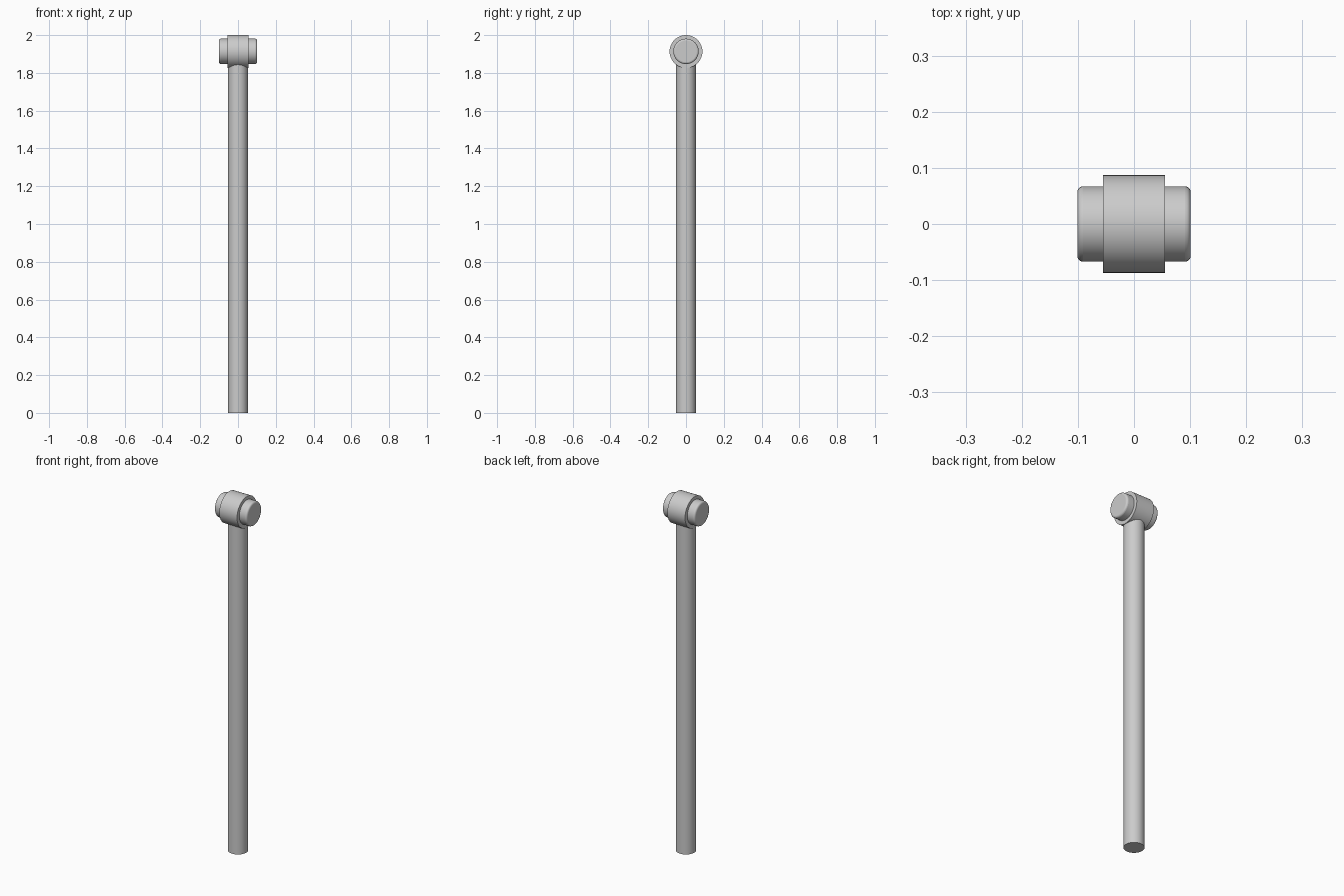
import bpy, math

if "Cube" in bpy.data.objects:
    bpy.data.objects.remove(bpy.data.objects["Cube"])

POLE_R = 0.052
HUB_Z = 1.913


def cylinder(name, radius, length, loc, along_x=False, bevel=0.0):
    """Smooth cylinder along z or x, optionally with rounded rims."""
    rot = (0, math.pi / 2, 0) if along_x else (0, 0, 0)
    bpy.ops.mesh.primitive_cylinder_add(vertices=64, radius=radius, depth=length,
                                        location=loc, rotation=rot)
    ob = bpy.context.object
    ob.name = name
    if bevel:
        mod = ob.modifiers.new("rim", 'BEVEL')
        mod.width = bevel
        mod.segments = 4
        mod.limit_method = 'ANGLE'
        mod.angle_limit = math.radians(40)
    bpy.ops.object.shade_smooth_by_angle(angle=math.radians(35))
    return ob


# upright pole, running just into the collar
pole_top = 1.855
cylinder("pole", POLE_R, pole_top, (0, 0, pole_top / 2))

# wide collar lying across the top of the pole
cylinder("collar", 0.087, 0.11, (0, 0, HUB_Z), along_x=True)

# round-edged plug through the collar, showing at both ends
cylinder("plug", 0.067, 0.202, (0, 0, HUB_Z + 0.001), along_x=True, bevel=0.01)
